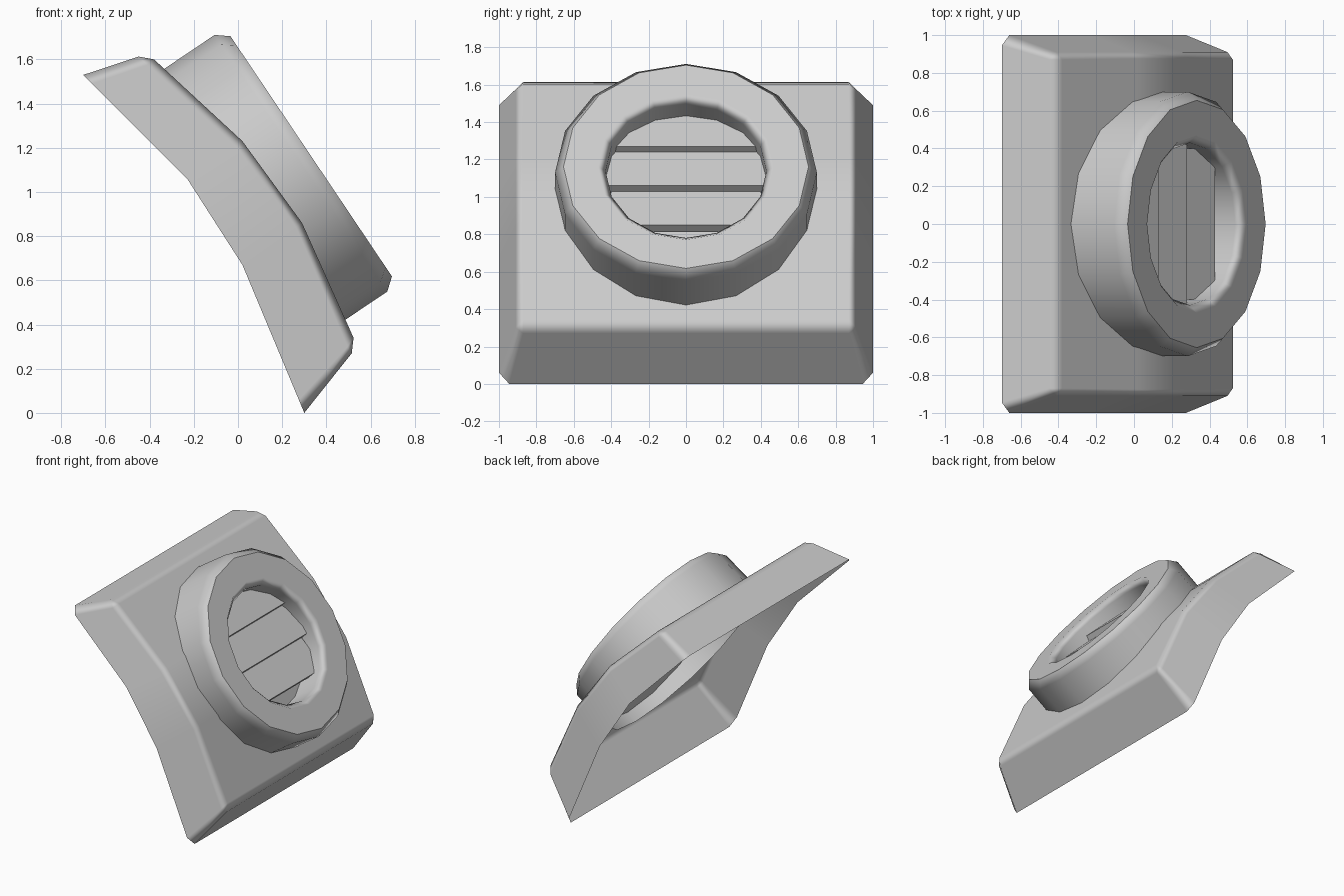
import bpy, bmesh, math
from mathutils import Vector

if "Cube" in bpy.data.objects:
    bpy.data.objects.remove(bpy.data.objects["Cube"])

# Tilted frame of the round vent: N = outward axis, U = up the face, V = sideways
N = Vector((0.83, 0, 0.558)).normalized()
V = Vector((0, 1, 0))
U = Vector((-N.z, 0, N.x))
CENTRE = Vector((0.285, 0, 1.13))


def finish(name, bm, smooth=True, open_shell=False):
    bmesh.ops.remove_doubles(bm, verts=bm.verts, dist=0.0005)
    bmesh.ops.recalc_face_normals(bm, faces=bm.faces)
    # open shells must face out of the front
    if open_shell and sum(f.normal.dot(N) * f.calc_area() for f in bm.faces) < 0:
        bmesh.ops.reverse_faces(bm, faces=bm.faces)
    mesh = bpy.data.meshes.new(name)
    bm.to_mesh(mesh)
    bm.free()
    ob = bpy.data.objects.new(name, mesh)
    bpy.context.collection.objects.link(ob)
    if smooth:
        bpy.ops.object.select_all(action='DESELECT')
        ob.select_set(True)
        bpy.context.view_layer.objects.active = ob
        bpy.ops.object.shade_smooth_by_angle(angle=math.radians(50))
        mod = ob.modifiers.new("weighted", 'WEIGHTED_NORMAL')
        mod.mode = 'FACE_AREA'
        mod.weight = 100
        mod.keep_sharp = True
    return ob


def loft(bm, rings):
    for a, b in zip(rings, rings[1:]):
        for i in range(len(a)):
            j = (i + 1) % len(a)
            bm.faces.new((a[i], a[j], b[j], b[i]))


# Curved backing plate: open shell, half outlines (x, y, z) from top to bottom
halves = [
    [(-.70, .945, 1.53), (-.66, 1, 1.49), (-.23, 1, 1.06),
     (.02, 1, .67), (.275, 1, .06), (.30, .945, 0)],
    [(-.45, .87, 1.613), (-.41, .91, 1.575), (-.01, .91, 1.205),
     (.262, .91, .84), (.495, .91, .30), (.515, .87, .27)],
    [(-.38, .87, 1.60), (-.38, .87, 1.60), (.02, .875, 1.23),
     (.29, .875, .86), (.523, .87, .34), (.523, .87, .34)],
]
bm = bmesh.new()
rings = []
for half in halves:
    pts = half + [(x, -y, z) for x, y, z in reversed(half)]
    rings.append([bm.verts.new(p) for p in pts])
loft(bm, rings)
front = rings[-1]
for i in range(1, 4):
    bm.faces.new((front[i], front[i + 1], front[10 - i], front[11 - i]))
finish("backing_plate", bm, open_shell=True)

# Round vent housing: 16-sided turned shell, open at the back (radius, height)
profile = [(.70, -.315), (.70, 0), (.655, .056), (.47, .056), (.43, .013), (.43, -.19)]
bm = bmesh.new()
rings = []
for r, h in profile:
    ring = []
    for k in range(16):
        a = math.tau * k / 16
        ring.append(bm.verts.new(CENTRE + N * h + (U * math.cos(a) + V * math.sin(a)) * r))
    rings.append(ring)
loft(bm, rings)
finish("vent_housing", bm, open_shell=True)

# Three angled louvres; their ends run into the housing wall
slope = Vector((-1, 0, 1)).normalized()
thick = Vector((-.036, 0, -.038))
for k in range(3):
    edge = Vector((.13 + .15 * k, 0, 1.27 - .21 * k))
    half_width = (.42, .45, .40)[k]
    section = [edge, edge + slope * .26, edge + slope * .26 + thick, edge + thick]
    bm = bmesh.new()
    ends = [[bm.verts.new(p + V * s * half_width) for p in section] for s in (-1, 1)]
    loft(bm, ends)
    for end in ends:
        bm.faces.new(end)
    finish("louvre_%d" % (k + 1), bm, smooth=False)
